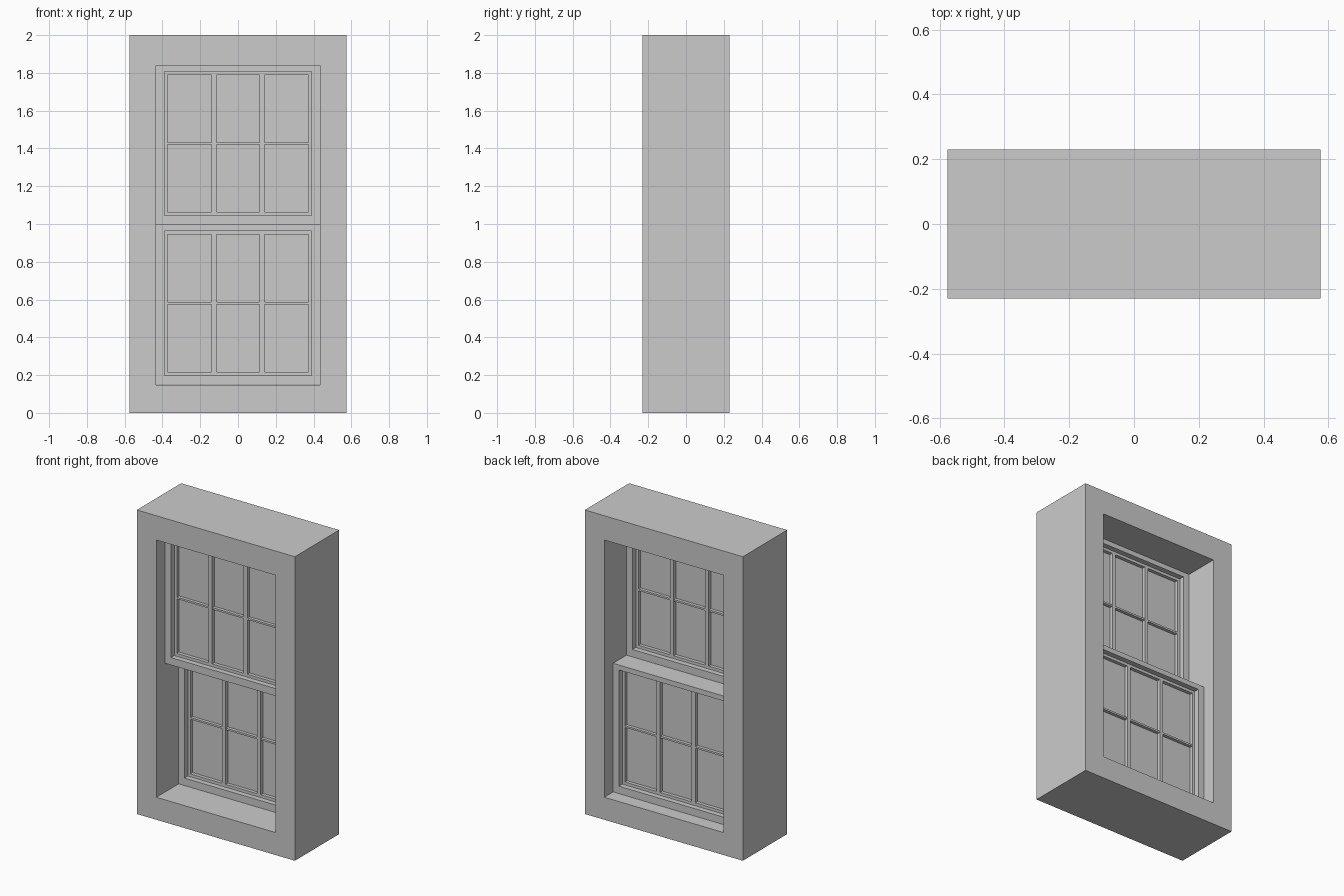
import bpy, bmesh

if "Cube" in bpy.data.objects:
    bpy.data.objects.remove(bpy.data.objects["Cube"])


def finish(name, bm):
    bmesh.ops.recalc_face_normals(bm, faces=bm.faces)
    mesh = bpy.data.meshes.new(name)
    bm.to_mesh(mesh)
    bm.free()
    obj = bpy.data.objects.new(name, mesh)
    bpy.context.collection.objects.link(obj)
    return obj


def box(name, x0, x1, y0, y1, z0, z1):
    bm = bmesh.new()
    bmesh.ops.create_cube(bm, size=1)
    for v in bm.verts:
        v.co.x = x1 if v.co.x > 0 else x0
        v.co.y = y1 if v.co.y > 0 else y0
        v.co.z = z1 if v.co.z > 0 else z0
    return finish(name, bm)


def ring(name, outer, inner, y0, y1):
    """Rectangular frame; each rectangle is (half width, bottom, top)."""
    bm = bmesh.new()
    loops = []
    for (w, b, t), y in ((outer, y0), (inner, y0), (inner, y1), (outer, y1)):
        loops.append([bm.verts.new((x, y, z))
                      for x, z in ((-w, b), (w, b), (w, t), (-w, t))])
    for k in range(4):
        a, c = loops[k], loops[(k + 1) % 4]
        for i in range(4):
            j = (i + 1) % 4
            bm.faces.new((a[i], a[j], c[j], c[i]))
    return finish(name, bm)


def sash(label, y, z0):
    """One sliding sash centred on depth y with its bottom at z0."""
    opening = (0.39, z0 + 0.049, z0 + 0.813)
    pane = (0.372, z0 + 0.068, z0 + 0.795)
    mid = (pane[1] + pane[2]) / 2
    ring(label + "_sash", (0.433, z0, z0 + 0.846), opening, y - 0.07, y + 0.07)
    # Recessed glazing bead and bars
    d = 0.035
    ring(label + "_glazing_bead", opening, pane, y - d, y + d)
    for side, x in (("left", -0.128), ("right", 0.128)):
        box(f"{label}_{side}_glazing_bar", x - 0.013, x + 0.013,
            y - d, y + d, pane[1], pane[2])
    box(label + "_cross_bar", -pane[0], pane[0], y - d + 0.002, y + d - 0.002,
        mid - 0.006, mid + 0.006)
    # Glass
    box(label + "_glass", -pane[0], pane[0], y - 0.012, y + 0.012, pane[1], pane[2])


# Deep outer surround
ring("window_surround", (0.575, 0, 2), (0.433, 0.148, 1.84), -0.23, 0.23)

# Upper sash sits in front, lower sash behind
sash("upper", -0.07, 0.995)
sash("lower", 0.07, 0.149)
